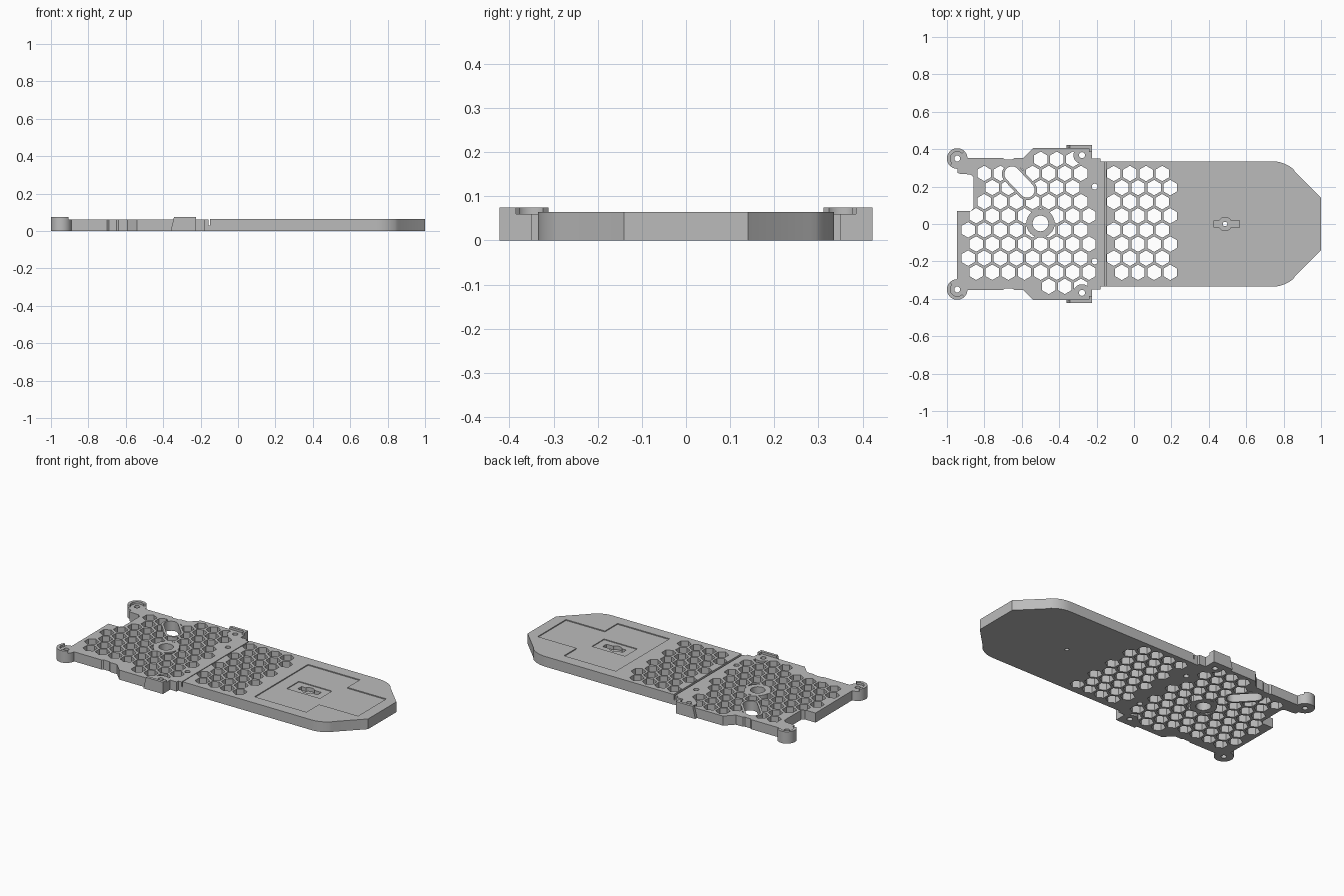
import bpy, bmesh, math

if "Cube" in bpy.data.objects:
    bpy.data.objects.remove(bpy.data.objects["Cube"])

grey = bpy.data.materials.new("mid grey")
grey.diffuse_color = (0.5, 0.5, 0.5, 1)
grey.use_nodes = True
grey.node_tree.nodes["Principled BSDF"].inputs["Base Color"].default_value = grey.diffuse_color
H_REAR, H_DECK, H_LIP = 0.060, 0.064, 0.074
P, ROW = 0.0862, 0.0755          # honeycomb pitch and row spacing
HEX_R = 0.0415


def prisms(name, outlines, z0, z1):
    """One object holding an extruded prism per outline."""
    bm = bmesh.new()
    for pts in outlines:
        f = bm.faces.new([bm.verts.new((x, y, z0)) for x, y in pts])
        out = bmesh.ops.extrude_face_region(bm, geom=[f])["geom"]
        vs = [v for v in out if isinstance(v, bmesh.types.BMVert)]
        bmesh.ops.translate(bm, verts=vs, vec=(0, 0, z1 - z0))
    bmesh.ops.recalc_face_normals(bm, faces=bm.faces)
    me = bpy.data.meshes.new(name)
    bm.to_mesh(me)
    bm.free()
    me.materials.append(grey)
    ob = bpy.data.objects.new(name, me)
    bpy.context.collection.objects.link(ob)
    return ob


def boolean(ob, tool, op='DIFFERENCE'):
    m = ob.modifiers.new("bool", 'BOOLEAN')
    m.operation, m.solver, m.object = op, 'EXACT', tool
    bpy.context.view_layer.objects.active = ob
    bpy.ops.object.modifier_apply(modifier=m.name)
    bpy.data.objects.remove(tool)


def cut(ob, outlines, z0=-0.1, z1=0.2):
    boolean(ob, prisms("cutter", outlines, z0, z1))


def circle(x, y, r, n=32, start=0.0):
    return [(x + r * math.cos(start + 2 * math.pi * i / n),
             y + r * math.sin(start + 2 * math.pi * i / n)) for i in range(n)]


def arc(x, y, r, a0, a1, n=16):
    return [(x + r * math.cos(math.radians(a0 + (a1 - a0) * i / n)),
             y + r * math.sin(math.radians(a0 + (a1 - a0) * i / n))) for i in range(n + 1)]


def rect(x0, x1, y0, y1):
    return [(x0, y0), (x1, y0), (x1, y1), (x0, y1)]


def capsule(x0, y0, x1, y1, r):
    a = math.degrees(math.atan2(y1 - y0, x1 - x0))
    return arc(x0, y0, r, a + 90, a + 270) + arc(x1, y1, r, a - 90, a + 90)


def hexagon(x, y):
    return circle(x, y, HEX_R, 6, math.pi / 2)


def flip(pts):
    return [(x, -y) for x, y in reversed(pts)]


# Rear plate with stepped sides and a corner notch
side = [(-0.158, 0.334), (-0.18, 0.334), (-0.18, 0.35), (-0.225, 0.35), (-0.225, 0.405),
        (-0.54, 0.405), (-0.592, 0.352), (-0.64, 0.352), (-0.65, 0.345), (-0.69, 0.345),
        (-0.70, 0.352), (-0.945, 0.352)]
notch = [(-0.945, 0.275), (-0.93, 0.268), (-0.875, 0.265), (-0.858, 0.25),
         (-0.858, 0.085), (-0.873, 0.07), (-0.947, 0.07)]
rear = prisms("rear_plate", [side + notch + flip(side)], 0, H_REAR)

# Round corner bosses
corners = [(-0.945, s * 0.35) for s in (1, -1)]
for x, y in corners:
    boolean(rear, prisms("boss", [circle(x, y, 0.055, 40)], 0, H_REAR), 'UNION')

# Honeycomb, left solid round the pivot ring, the slot and the screw posts
cells = []
for j in range(10):
    y = 0.346 - j * ROW
    for i in range(8):
        x = -0.887 + P * i + (P / 2 if j % 2 == 0 else 0)
        near_notch = x < -0.82 and y > 0.1
        off_wing = abs(y) > 0.3 and not -0.52 < x < -0.26
        on_screw = x > -0.26 and 0.15 < y < 0.25
        if not (near_notch or off_wing or on_screw):
            cells.append(hexagon(x, y))
slot = (-0.652, 0.267, -0.572, 0.182)
posts = [(-0.278, s * 0.368) for s in (1, -1)]
screws = [(-0.21, s * 0.2) for s in (1, -1)]
comb = prisms("comb_cutter", cells, -0.1, 0.2)
for keep in [circle(-0.5, 0.003, 0.076, 48), capsule(*slot, 0.054)] + \
        [circle(x, y, 0.046) for x, y in posts] + [circle(x, y, 0.03) for x, y in screws]:
    cut(comb, [keep], -0.2, 0.3)
boolean(rear, comb)
cut(rear, [circle(-0.5, 0.003, 0.042, 48), capsule(*slot, 0.041)]
    + [circle(x, y, 0.016, 20) for x, y in posts + screws + corners])

# Front deck with tapered nose
edge = [(1.0, 0.14), (0.86, 0.28)] + arc(0.74, 0.165, 0.17, 45, 90, 10)[1:] + [(-0.15, 0.335)]
deck = prisms("front_deck", [flip(edge) + edge], 0, H_DECK)
cut(deck, [hexagon(-0.108 + P * i + (P / 2 if j % 2 else 0), 0.27 - j * ROW)
           for j in range(8) for i in range(4)])

# Stepped shallow pocket, inner pad and keyhole socket in the deck
pocket = [(0.30, -0.265), (0.66, -0.265), (0.66, -0.14), (0.93, -0.14),
          (0.93, 0.14), (0.66, 0.14), (0.66, 0.265), (0.30, 0.265)]
cut(deck, [pocket], H_DECK - 0.006)
cut(deck, [rect(0.38, 0.61, -0.06, 0.06)], H_DECK - 0.011)
cut(deck, [rect(0.427, 0.565, -0.019, 0.019)], 0.03)
cut(deck, [circle(0.487, 0, 0.036)], 0.03)
cut(deck, [circle(0.487, 0, 0.012, 20)])

# Web under the narrow joint groove
prisms("joint_web", [rect(-0.158, -0.15, -0.333, 0.333)], 0, 0.03)

# Raised half-ring lips on the bosses and L-shaped lips on the wings
for s in (1, -1):
    half = arc(-0.945, 0.35, 0.055, 45, 225, 24) + arc(-0.945, 0.35, 0.037, 225, 45, 24)
    prisms("boss_lip", [half if s > 0 else flip(half)], H_REAR, H_LIP)
    lip = prisms("wing_lip", [rect(-0.36, -0.225, s * 0.4225 - 0.0175 * (s > 0),
                                   s * 0.4225 + 0.0175 * (s < 0))], 0, H_LIP)
    for v in lip.data.vertices:              # sloped left end
        if v.co.z > 0.07 and v.co.x < -0.3:
            v.co.x += 0.018
    prisms("wing_lip_return", [rect(-0.241, -0.225, min(s * 0.385, s * 0.405),
                                    max(s * 0.385, s * 0.405))], H_REAR, H_LIP)

for ob in bpy.context.scene.objects:
    bpy.ops.object.select_all(action='DESELECT')
    ob.select_set(True)
    bpy.context.view_layer.objects.active = ob
    bpy.ops.object.shade_smooth_by_angle(angle=math.radians(30))
